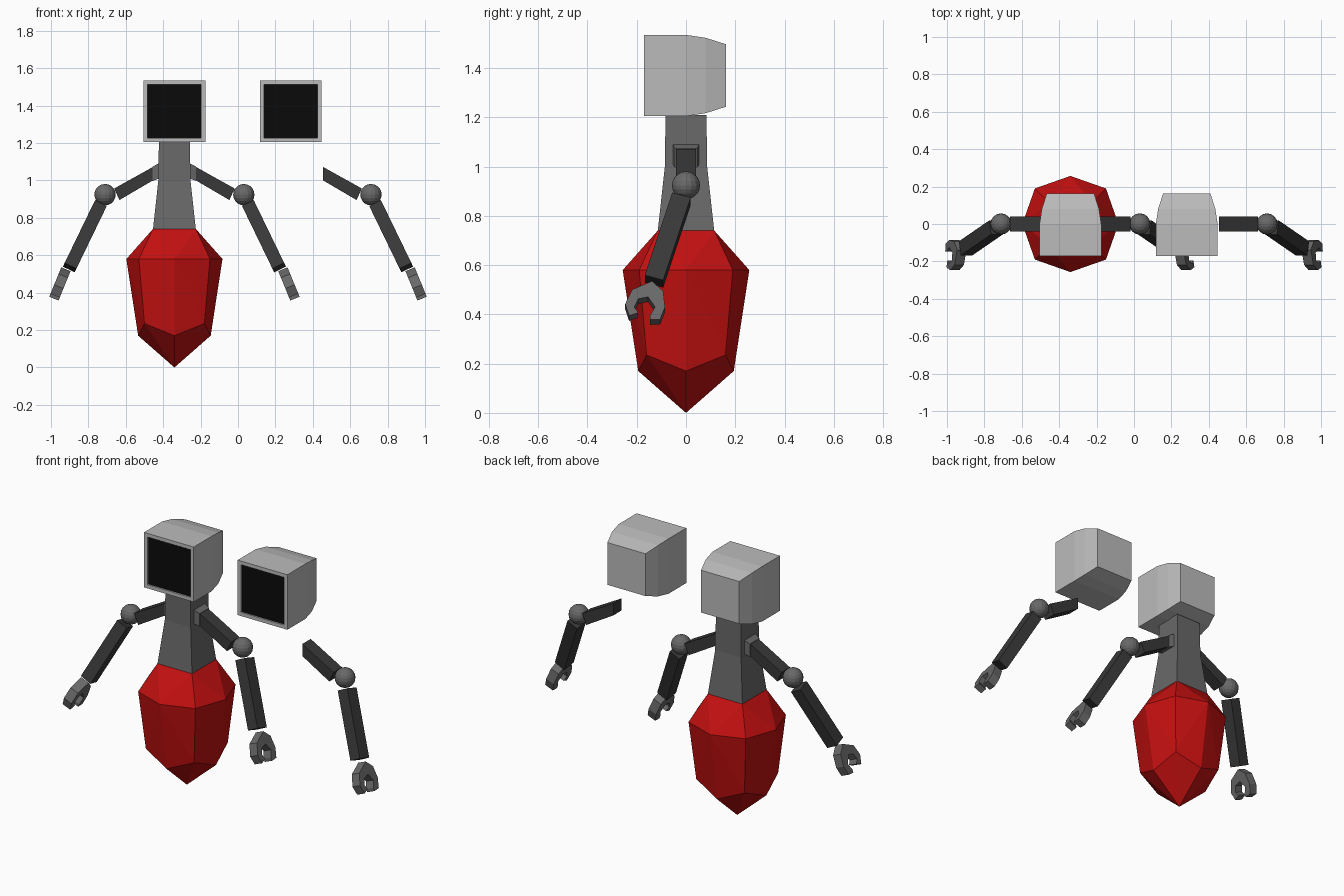
import bpy, bmesh
from mathutils import Vector

if "Cube" in bpy.data.objects:
    bpy.data.objects.remove(bpy.data.objects["Cube"])


def material(name, r, g, b):
    m = bpy.data.materials.new(name)
    m.diffuse_color = (r, g, b, 1)
    m.use_nodes = True
    m.node_tree.nodes["Principled BSDF"].inputs["Base Color"].default_value = m.diffuse_color
    return m


RED = material("red", 0.55, 0.005, 0.005)
BLACK = material("black", 0.003, 0.003, 0.003)
DARK = material("dark_grey", 0.04, 0.04, 0.04)
MID = material("mid_grey", 0.14, 0.14, 0.14)
LIGHT = material("light_grey", 0.5, 0.5, 0.5)


def finish(name, bm, mat, x, side=1):
    # mirror by side, move to x, and make the object
    for v in bm.verts:
        v.co.x = v.co.x * side + x
    bmesh.ops.recalc_face_normals(bm, faces=bm.faces[:])
    me = bpy.data.meshes.new(name)
    bm.to_mesh(me)
    bm.free()
    me.materials.append(mat)
    ob = bpy.data.objects.new(name, me)
    bpy.context.collection.objects.link(ob)
    return ob


def loft(name, rings, mat, x, side=1):
    # skin matching rings of points and cap both ends
    bm = bmesh.new()
    vs = [[bm.verts.new(p) for p in r] for r in rings]
    n = len(rings[0])
    for a, b in zip(vs, vs[1:]):
        for i in range(n):
            j = (i + 1) % n
            bm.faces.new((a[i], a[j], b[j], b[i]))
    bm.faces.new(vs[0])
    bm.faces.new(vs[-1])
    return finish(name, bm, mat, x, side)


SQ = [(-1, -1), (1, -1), (1, 1), (-1, 1)]


def head(x):
    def ring(y, h):
        return [(a * h, y, 1.37 + b * h) for a, b in SQ]
    # shell with recessed front and tapered back
    loft("head", [ring(y, h) for y, h in (
        (-0.158, 0.143), (-0.17, 0.143), (-0.17, 0.165), (0, 0.165),
        (0.08, 0.153), (0.162, 0.127))], LIGHT, x)
    loft("screen", [ring(-0.161, 0.143), ring(-0.157, 0.143)], BLACK, x)


def arm(x, side):
    # upper arm
    def section(top, bottom):
        return [(p[0], y, p[1]) for p, y in
                ((top, -0.04), (top, 0.04), (bottom, 0.04), (bottom, -0.04))]
    loft("upper_arm", [section((0.115, 1.072), (0.115, 1.0)),
                       section((0.322, 0.957), (0.294, 0.895))], DARK, x, side)

    # elbow ball
    bm = bmesh.new()
    bmesh.ops.create_uvsphere(bm, u_segments=16, v_segments=10, radius=0.057)
    elbow = Vector((0.371, 0, 0.924))
    bmesh.ops.translate(bm, verts=bm.verts[:], vec=elbow)
    finish("elbow", bm, MID, x, side)

    # forearm
    end = Vector((0.56, -0.13, 0.534))
    d = (end - elbow).normalized()
    u = d.cross(Vector((0, 1, 0))).normalized()
    v = u.cross(d)
    loft("forearm", [[p + u * a * 0.035 + v * b * 0.039 for a, b in SQ]
                     for p in (elbow.lerp(end, 0.14), end)], DARK, x, side)

    # claw, a C-shaped (y, z) outline given thickness across
    outline = [(-.247, .432), (-.219, .490), (-.138, .525), (-.093, .485),
               (-.085, .420), (-.105, .370), (-.146, .368), (-.146, .385),
               (-.126, .420), (-.154, .461), (-.194, .453), (-.210, .420),
               (-.194, .397), (-.231, .384)]
    n = Vector((0.92, 0, 0.38)) * 0.027
    mid = [Vector((0.578 + (0.53 - z) * 0.41, y, z)) for y, z in outline]
    loft("claw", [[p - n for p in mid], [p + n for p in mid]], MID, x, side)


BODY_X, SPARE_X = -0.34, 0.34

# faceted body
bm = bmesh.new()
points = [(0, 0, 0)]
for a, b in SQ:
    points += [(a * h, b * h, z) for h, z in
               ((0.115, 0.74), (0.19, 0.58), (0.16, 0.235))]
for a, b in ((1, 0), (-1, 0), (0, 1), (0, -1)):
    points += [(a * h, b * h, z) for h, z in ((0.257, 0.58), (0.194, 0.17))]
for p in points:
    bm.verts.new(p)
bmesh.ops.convex_hull(bm, input=bm.verts[:])
bmesh.ops.dissolve_limit(bm, angle_limit=0.02, verts=bm.verts[:], edges=bm.edges[:])
finish("body", bm, RED, BODY_X)

# neck
loft("neck", [[(a * h, b * h, z) for a, b in SQ] for h, z in
              ((0.115, 0.735), (0.086, 1.0), (0.083, 1.21))], MID, BODY_X)

# shoulder stubs and arms
for s in (1, -1):
    loft("shoulder", [[(x, -w, lo), (x, w, lo), (x, w, hi), (x, -w, hi)]
                      for x, w, lo, hi in ((0.078, 0.055, 1.012, 1.094),
                                           (0.116, 0.045, 0.997, 1.074))],
         MID, BODY_X, s)
    arm(BODY_X, s)

# fitted head, then the spare head and spare arm
head(BODY_X)
head(0.282)
arm(SPARE_X, 1)
